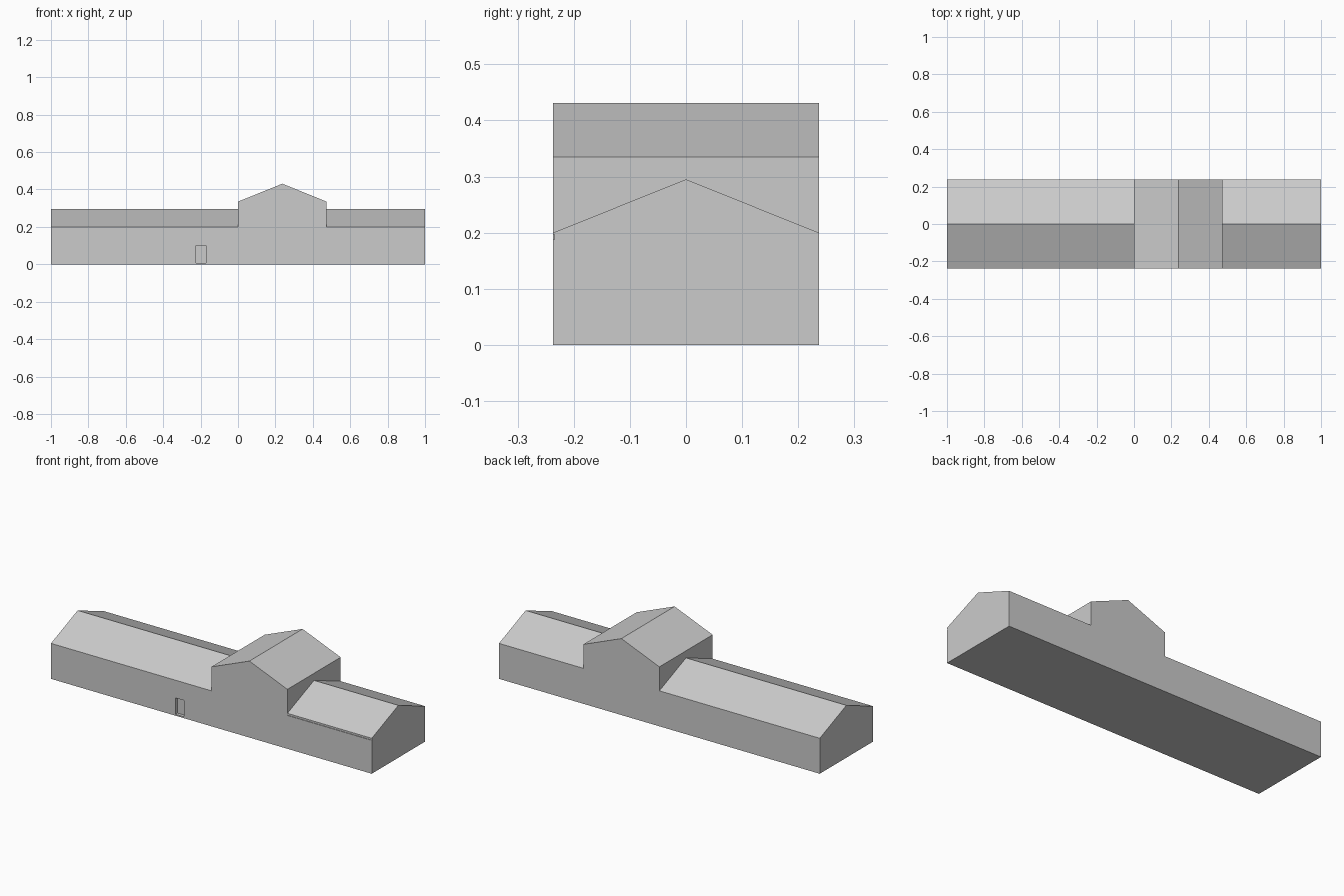
import bpy
import bmesh
from mathutils import Vector

cube = bpy.data.objects.get("Cube")
if cube:
    bpy.data.objects.remove(cube, do_unlink=True)

# Main dimensions
HALF_LENGTH, HALF_DEPTH = 1.0, 0.237
EAVE, RIDGE = 0.20, 0.295
HALL_LEFT, HALL_RIGHT = 0.0, 0.474
HALL_EAVE, HALL_RIDGE = 0.335, 0.431

grey = bpy.data.materials.new("plain grey")
grey.use_nodes = True
colour = (0.6, 0.6, 0.6, 1.0)
grey.diffuse_color = colour
grey.node_tree.nodes["Principled BSDF"].inputs["Base Color"].default_value = colour


def prism(name, points, sweep):
    """Closed solid: a flat outline swept along a vector."""
    bm = bmesh.new()
    face = bm.faces.new([bm.verts.new(p) for p in points])
    moved = bmesh.ops.extrude_face_region(bm, geom=[face])["geom"]
    verts = [g for g in moved if isinstance(g, bmesh.types.BMVert)]
    bmesh.ops.translate(bm, verts=verts, vec=Vector(sweep))
    bmesh.ops.recalc_face_normals(bm, faces=bm.faces)
    mesh = bpy.data.meshes.new(name)
    bm.to_mesh(mesh)
    bm.free()
    mesh.materials.append(grey)
    obj = bpy.data.objects.new(name, mesh)
    bpy.context.collection.objects.link(obj)
    return obj


def combine(target, tool, operation):
    """Apply a boolean and discard the tool solid."""
    bpy.context.view_layer.objects.active = target
    mod = target.modifiers.new(operation.lower(), "BOOLEAN")
    mod.operation, mod.solver, mod.object = operation, "EXACT", tool
    bpy.ops.object.modifier_apply(modifier=mod.name)
    bpy.data.objects.remove(tool, do_unlink=True)


# Long low wings with a gabled roof along the whole building
d = HALF_DEPTH
gable = [(-d, 0), (d, 0), (d, EAVE), (0, RIDGE), (-d, EAVE)]
building = prism("gabled_building", [(-HALF_LENGTH, y, z) for y, z in gable],
                 (2 * HALF_LENGTH, 0, 0))

# Taller cross hall with its ridge running front to back
middle = (HALL_LEFT + HALL_RIGHT) / 2
front = [(HALL_LEFT, 0), (HALL_RIGHT, 0), (HALL_RIGHT, HALL_EAVE),
         (middle, HALL_RIDGE), (HALL_LEFT, HALL_EAVE)]
hall = prism("cross_hall", [(x, -d, z) for x, z in front], (0, 2 * d, 0))
combine(building, hall, "UNION")

# Shallow recessed doorway in the front wall
door = [(-0.225, 0.008), (-0.172, 0.008), (-0.172, 0.1), (-0.225, 0.1)]
cutter = prism("doorway_cutter", [(x, -d - 0.02, z) for x, z in door], (0, 0.038, 0))
combine(building, cutter, "DIFFERENCE")

# Narrow shadow groove under the front eave of the short wing
cutter = prism("eave_groove_cutter",
               [(HALL_RIGHT, y, z) for y, z in
                [(-d - 0.01, 0.188), (-d + 0.003, 0.188),
                 (-d + 0.003, 0.197), (-d - 0.01, 0.197)]],
               (HALF_LENGTH - HALL_RIGHT + 0.01, 0, 0))
combine(building, cutter, "DIFFERENCE")

# Merge leftover seams between flat faces
bm = bmesh.new()
bm.from_mesh(building.data)
bmesh.ops.remove_doubles(bm, verts=bm.verts, dist=0.0001)
bmesh.ops.dissolve_limit(bm, angle_limit=0.01, verts=bm.verts, edges=bm.edges)
bm.to_mesh(building.data)
bm.free()
